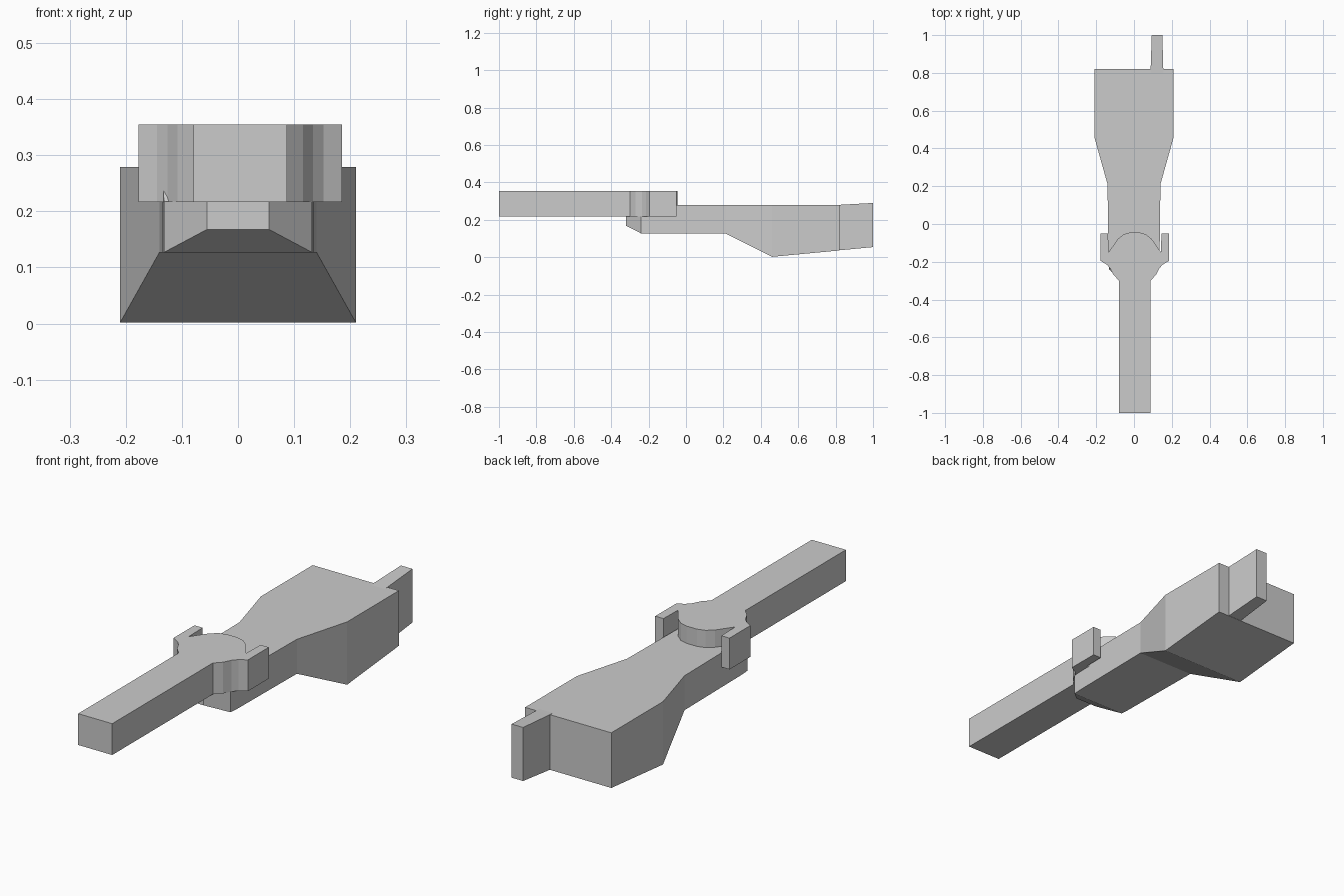
import bpy, bmesh

cube = bpy.data.objects.get("Cube")
if cube:
    bpy.data.objects.remove(cube, do_unlink=True)

grey = bpy.data.materials.new("plain grey")
grey.use_nodes = True
colour = (0.6, 0.6, 0.6, 1)
grey.diffuse_color = colour
grey.node_tree.nodes["Principled BSDF"].inputs["Base Color"].default_value = colour


def finish(name, bm):
    bmesh.ops.recalc_face_normals(bm, faces=bm.faces)
    mesh = bpy.data.meshes.new(name)
    bm.to_mesh(mesh)
    bm.free()
    mesh.materials.append(grey)
    obj = bpy.data.objects.new(name, mesh)
    bpy.context.collection.objects.link(obj)
    return obj


def loft(name, stations):
    """Join rectangular sections given as (y, x_min, x_max, bottom, top)."""
    bm = bmesh.new()
    rings = [[bm.verts.new(p) for p in ((a, y, lo), (b, y, lo), (b, y, hi), (a, y, hi))]
             for y, a, b, lo, hi in stations]
    for r, s in zip(rings, rings[1:]):
        for i in range(4):
            j = (i + 1) % 4
            bm.faces.new((r[i], r[j], s[j], s[i]))
    bm.faces.new(rings[0])
    bm.faces.new(rings[-1])
    return finish(name, bm)


def extrude(name, outline, bottom, top):
    """Raise a plan outline into a straight-sided block."""
    bm = bmesh.new()
    face = bm.faces.new([bm.verts.new((x, y, bottom)) for x, y in outline])
    raised = bmesh.ops.extrude_face_region(bm, geom=[face])["geom"]
    verts = [v for v in raised if isinstance(v, bmesh.types.BMVert)]
    bmesh.ops.translate(bm, verts=verts, vec=(0, 0, top - bottom))
    return finish(name, bm)


# Main body: chamfered nose, slim neck, flared and deepened rear
body = [(-0.32, 0.055, 0.168, 0.218), (-0.24, 0.132, 0.127, 0.218),
        (-0.2, 0.135, 0.127, 0.279), (0.21, 0.14, 0.127, 0.279),
        (0.46, 0.21, 0.002, 0.279), (0.82, 0.21, 0.036, 0.279)]
loft("body", [(y, -w, w, lo, hi) for y, w, lo, hi in body])

# Offset upright tab at the back
loft("rear_tab", [(0.8, 0.088, 0.155, 0.036, 0.279), (0.82, 0.088, 0.155, 0.037, 0.28),
                  (1.0, 0.094, 0.15, 0.054, 0.29)])

# Front arm, rounded hub and two prongs cut from one plan outline
left_half = [(0.083, -1.0), (0.083, -0.3), (0.112, -0.27), (0.13, -0.235),
             (0.148, -0.215), (0.181, -0.195), (0.181, -0.05), (0.141, -0.05),
             (0.139, -0.15), (0.118, -0.12), (0.09, -0.08), (0.06, -0.055), (0.025, -0.045)]
outline = left_half + [(-x, y) for x, y in reversed(left_half)]
extrude("arm_and_hub", [(x + 0.004, y) for x, y in outline], 0.217, 0.355)
